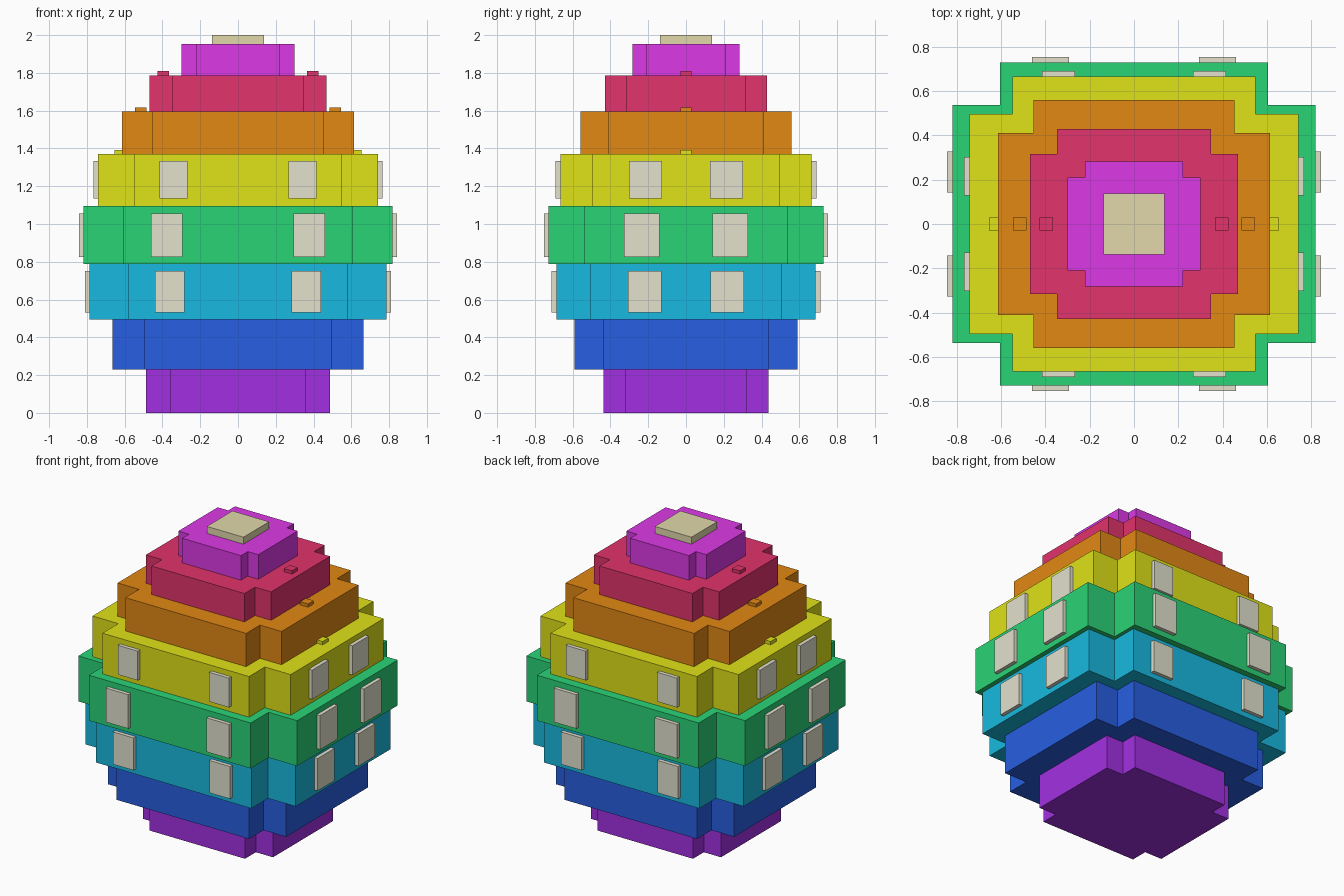
import bpy, bmesh

if "Cube" in bpy.data.objects:
    bpy.data.objects.remove(bpy.data.objects["Cube"])


def make_material(name, hex_code):
    """Flat colour given as sRGB hex, stored as linear."""
    def lin(c):
        return c / 12.92 if c <= 0.04045 else ((c + 0.055) / 1.055) ** 2.4
    rgb = [lin(int(hex_code[i:i + 2], 16) / 255) for i in (0, 2, 4)]
    mat = bpy.data.materials.new(name)
    mat.diffuse_color = (*rgb, 1)
    mat.use_nodes = True
    mat.node_tree.nodes["Principled BSDF"].inputs["Base Color"].default_value = mat.diffuse_color
    return mat


def finish(bm, name, mat):
    bmesh.ops.recalc_face_normals(bm, faces=bm.faces)
    mesh = bpy.data.meshes.new(name)
    bm.to_mesh(mesh)
    bm.free()
    mesh.materials.append(mat)
    obj = bpy.data.objects.new(name, mesh)
    bpy.context.collection.objects.link(obj)
    return obj


def box(name, mat, centre, size):
    bm = bmesh.new()
    bmesh.ops.create_cube(bm, size=1)
    for v in bm.verts:
        v.co = [c + s * k for c, s, k in zip(centre, size, v.co)]
    return finish(bm, name, mat)


def notched_tier(name, mat, hx, hy, ix, iy, z0, z1):
    """Rectangle with a notch cut from each corner, extruded up."""
    quarter = [(hx, iy), (ix, iy), (ix, hy)]
    outline = (quarter + [(-x, y) for x, y in reversed(quarter)]
               + [(-x, -y) for x, y in quarter]
               + [(x, -y) for x, y in reversed(quarter)])
    bm = bmesh.new()
    face = bm.faces.new([bm.verts.new((x, y, z0)) for x, y in outline])
    side = bmesh.ops.extrude_face_region(bm, geom=[face])
    top = [g for g in side["geom"] if isinstance(g, bmesh.types.BMVert)]
    bmesh.ops.translate(bm, verts=top, vec=(0, 0, z1 - z0))
    return finish(bm, name, mat)


# Tiers: colour, hex, half width, half depth, inner half width, inner half depth, bottom, top
TIERS = [
    ("purple", "A230E2", .486, .436, .358, .32, 0, .23),
    ("blue", "275EE2", .665, .591, .496, .436, .23, .495),
    ("cyan", "18BAE0", .786, .686, .58, .507, .495, .788),
    ("green", "2AD376", .818, .728, .605, .537, .788, 1.095),
    ("yellow", "E0E218", .741, .665, .548, .496, 1.095, 1.37),
    ("orange", "E28814", .613, .558, .452, .411, 1.37, 1.595),
    ("red", "E2336C", .468, .428, .348, .315, 1.595, 1.787),
    ("magenta", "DC39E6", .299, .282, .22, .21, 1.787, 1.953),
]
# Panels: front offset, front width, side offset, side width, bottom, top
PANELS = {
    "cyan": (.361, .155, .218, .178, .531, .75),
    "green": (.377, .167, .234, .186, .826, 1.056),
    "yellow": (.341, .149, .215, .174, 1.135, 1.333),
}
# Studs on tier tops: distance from centre
STUDS = {"yellow": .624, "orange": .515, "red": .395}

panel_mat = make_material("pale_grey_panel", "E3E2CE")
cap_mat = make_material("sand_cap", "E2D9AB")
OUT = 0.025      # how far panels stand proud
DEEP = 0.01      # how far they are sunk in

for colour, code, hx, hy, ix, iy, z0, z1 in TIERS:
    mat = make_material(colour, code)
    notched_tier(f"{colour}_tier", mat, hx, hy, ix, iy, z0, z1)

    # Raised panels on all four sides
    if colour in PANELS:
        fx, fw, sy, sw, p0, p1 = PANELS[colour]
        zc, h, shift = (p0 + p1) / 2, p1 - p0, (OUT - DEEP) / 2
        for a in (-1, 1):
            for b in (-1, 1):
                box(f"{colour}_front_back_panel", panel_mat,
                    (a * fx, b * (hy + shift), zc), (fw, OUT + DEEP, h))
                box(f"{colour}_side_panel", panel_mat,
                    (a * (hx + shift), b * sy, zc), (OUT + DEEP, sw, h))

    # Small studs left and right
    if colour in STUDS:
        for a in (-1, 1):
            box(f"{colour}_stud", mat, (a * STUDS[colour], 0, z1 + .005),
                (.06, .06, .034))

# Square cap on top
box("top_cap", cap_mat, (0, 0, 1.975), (.274, .274, .05))
